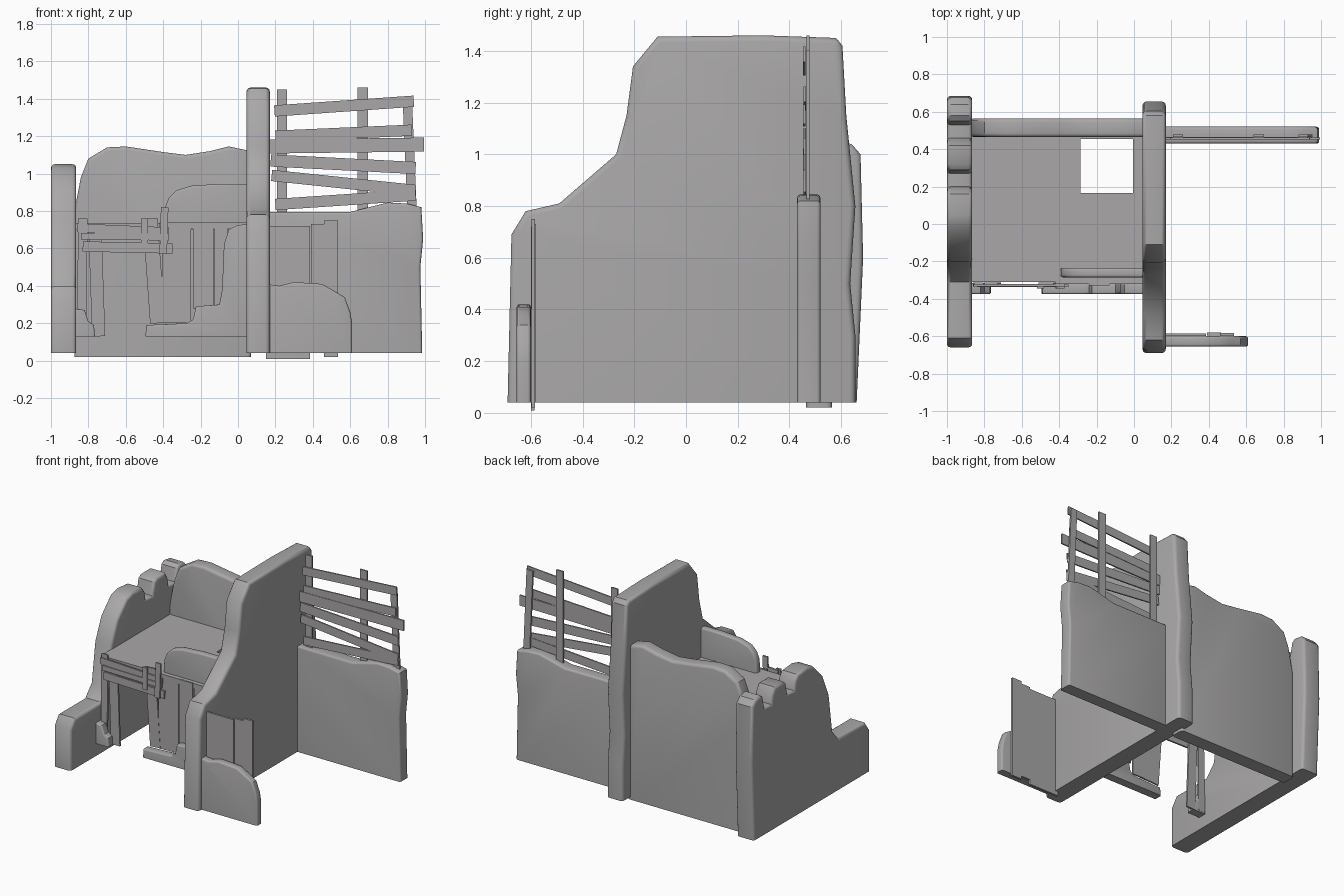
import bpy, bmesh, math
from mathutils import Vector

if "Cube" in bpy.data.objects:
    bpy.data.objects.remove(bpy.data.objects["Cube"])

GREY = (0.4, 0.39, 0.39, 1)
mat = bpy.data.materials.new("plain grey")
mat.use_nodes = True
mat.diffuse_color = GREY
mat.node_tree.nodes["Principled BSDF"].inputs["Base Color"].default_value = GREY
mat.node_tree.nodes["Principled BSDF"].inputs["Roughness"].default_value = 0.8


def finish(name, bm):
    bmesh.ops.recalc_face_normals(bm, faces=bm.faces)
    me = bpy.data.meshes.new(name)
    bm.to_mesh(me)
    bm.free()
    me.materials.append(mat)
    ob = bpy.data.objects.new(name, me)
    bpy.context.collection.objects.link(ob)
    bpy.ops.object.select_all(action='DESELECT')
    ob.select_set(True)
    bpy.context.view_layer.objects.active = ob
    bpy.ops.object.shade_smooth_by_angle(angle=math.radians(35))
    return ob


def slab(name, profile, lo, hi, across="y", bevel=0.0):
    """Extrude a (horizontal, z) outline from lo to hi and round its upper rims."""
    bm = bmesh.new()

    def place(p, d):
        return (p[0], d, p[1]) if across == "y" else (d, p[0], p[1])
    base = bm.faces.new([bm.verts.new(place(p, lo)) for p in profile])
    ext = bmesh.ops.extrude_face_region(bm, geom=[base])
    step = Vector((0, hi - lo, 0) if across == "y" else (hi - lo, 0, 0))
    bmesh.ops.translate(bm, vec=step, verts=[v for v in ext["geom"] if isinstance(v, bmesh.types.BMVert)])
    if bevel:
        floor = min(p[1] for p in profile) + 0.001
        axis = 1 if across == "y" else 0
        rims = [e for e in bm.edges
                if abs(e.verts[0].co[axis] - e.verts[1].co[axis]) < 1e-5
                and max(v.co.z for v in e.verts) > floor]
        bmesh.ops.bevel(bm, geom=rims, offset=bevel, segments=3, profile=0.5,
                        affect='EDGES', clamp_overlap=True)
    return finish(name, bm)


def board(name, start, end, width, y, thick=0.012):
    """Flat plank between two (x, z) points."""
    a, b = Vector(start), Vector(end)
    d = (b - a).normalized()
    n = Vector((-d.y, d.x)) * width / 2
    return slab(name, [a - n, b - n, b + n, a + n], y - thick / 2, y + thick / 2)


# Tall middle wall
slab("middle_wall", [
    (-.69, .04), (-.675, .69), (-.62, .78), (-.49, .81), (-.27, 1.0), (-.23, 1.15),
    (-.205, 1.34), (-.11, 1.455), (.3, 1.46), (.58, 1.45), (.605, 1.42),
    (.62, 1.15), (.655, .8), (.635, .5), (.655, .3), (.655, .04)],
    .045, .17, "x", .022)

# Side wall with low front step and battlements
slab("battlement_wall", [
    (-.66, .04), (-.66, .33), (-.61, .4), (-.31, .4), (-.24, .48), (-.2, .76),
    (-.13, .92), (-.02, 1.03), (.05, 1.05), (.16, 1.04), (.19, 1.0), (.2, .94),
    (.27, .94), (.29, 1.03), (.32, 1.05), (.42, 1.05), (.45, 1.0), (.46, .94),
    (.53, .94), (.55, 1.03), (.58, 1.05), (.64, 1.04), (.675, 1.0), (.685, .6), (.66, .04)],
    -1, -.865, "x", .02)

# Back walls
slab("back_wall", [
    (-.875, .02), (-.875, .8), (-.84, .98), (-.8, 1.08), (-.7, 1.14), (-.6, 1.145),
    (-.4, 1.115), (-.28, 1.1), (-.15, 1.12), (-.05, 1.145), (.07, 1.12), (.07, .02)],
    .465, .565, "y", .02)
slab("wing_wall", [
    (.15, .04), (.15, .795), (.6, .795), (.7, .82), (.8, .845), (.9, .84),
    (.98, .82), (.99, .65), (.975, .5), (.985, .04)],
    .43, .52, "y", .014)

# Upper floor made of strips around the hatch
for name, x0, x1, y0, y1 in [
        ("floor_left", -.87, -.285, -.31, .47), ("floor_front", -.285, .05, -.31, .165),
        ("floor_right", -.005, .05, .165, .47), ("floor_rear", -.285, -.005, .455, .47)]:
    slab(name, [(x0, .7), (x1, .7), (x1, .735), (x0, .735)], y0, y1)

# Parapet above the floor
slab("parapet", [
    (-.395, .7), (-.39, .82), (-.37, .87), (-.33, .91), (-.25, .935),
    (-.1, .945), (.06, .945), (.06, .7)], -.285, -.235, "y", .012)

# Broken stone on the facade
slab("facade_stone", [
    (-.495, .13), (-.49, .19), (-.27, .2), (-.24, .22), (-.225, .29), (-.1, .3),
    (-.085, .38), (-.075, .62), (-.05, .7), (0, .725), (.06, .73), (.06, .13)],
    -.375, -.315, "y", .01)
slab("facade_stone_small", [
    (-.88, .13), (-.88, .28), (-.82, .27), (-.8, .21), (-.77, .19), (-.765, .13)],
    -.375, -.315, "y", .01)

# Facade planks: start, end, width, depth
facade = [
    ((-.835, .14), (-.83, .76), .05, -.32), ((-.745, .13), (-.765, .71), .07, -.318),
    ((-.43, .2), (-.47, .76), .08, -.318), ((-.4, .57), (-.392, .82), .04, -.34),
    ((-.5, .6), (-.5, .76), .035, -.338), ((-.37, .2), (-.37, .72), .07, -.316),
    ((-.3, .2), (-.3, .73), .1, -.312), ((-.185, .28), (-.185, .74), .11, -.322),
    ((-.09, .28), (-.09, .73), .07, -.312),
    ((-.86, .71), (-.37, .69), .045, -.327), ((-.84, .665), (-.37, .66), .035, -.332),
    ((-.83, .61), (-.35, .6), .055, -.33), ((-.42, .72), (.05, .72), .035, -.316)]
for i, (a, b, w, y) in enumerate(facade):
    board(f"facade_plank_{i + 1}", a, b, w, y)

# Low stone and door planks in front of the middle wall
slab("front_stone", [
    (.15, .04), (.15, .41), (.22, .4), (.3, .42), (.45, .41), (.51, .375),
    (.57, .34), (.6, .26), (.61, .2), (.61, .04)], -.655, -.6, "y", .012)
for i, (x0, x1, z0, z1, y) in enumerate([
        (.15, .385, .01, .72, -.593), (.39, .465, .04, .73, -.588), (.46, .535, .02, .75, -.591)]):
    slab(f"door_plank_{i + 1}", [(x0, z0), (x1, z0), (x1, z1), (x0, z1)], y - .007, y + .007)

# Fence on the wing wall
posts = [((.235, .78), (.235, 1.45), .052), ((.667, .78), (.667, 1.46), .055),
         ((.93, .82), (.905, 1.4), .05)]
for i, (a, b, w) in enumerate(posts):
    board(f"fence_post_{i + 1}", a, b, w, .472)
slats = [((.195, 1.335), (.94, 1.387), .06), ((.2, 1.2), (.93, 1.232), .06),
         ((.17, 1.145), (.995, 1.155), .075), ((.175, 1.07), (.95, 1.03), .065),
         ((.18, .99), (.95, .91), .06), ((.2, .835), (.95, .885), .06)]
for i, (a, b, w) in enumerate(slats):
    board(f"fence_slat_{i + 1}", a, b, w, .46 if i % 2 else .457, .01)
